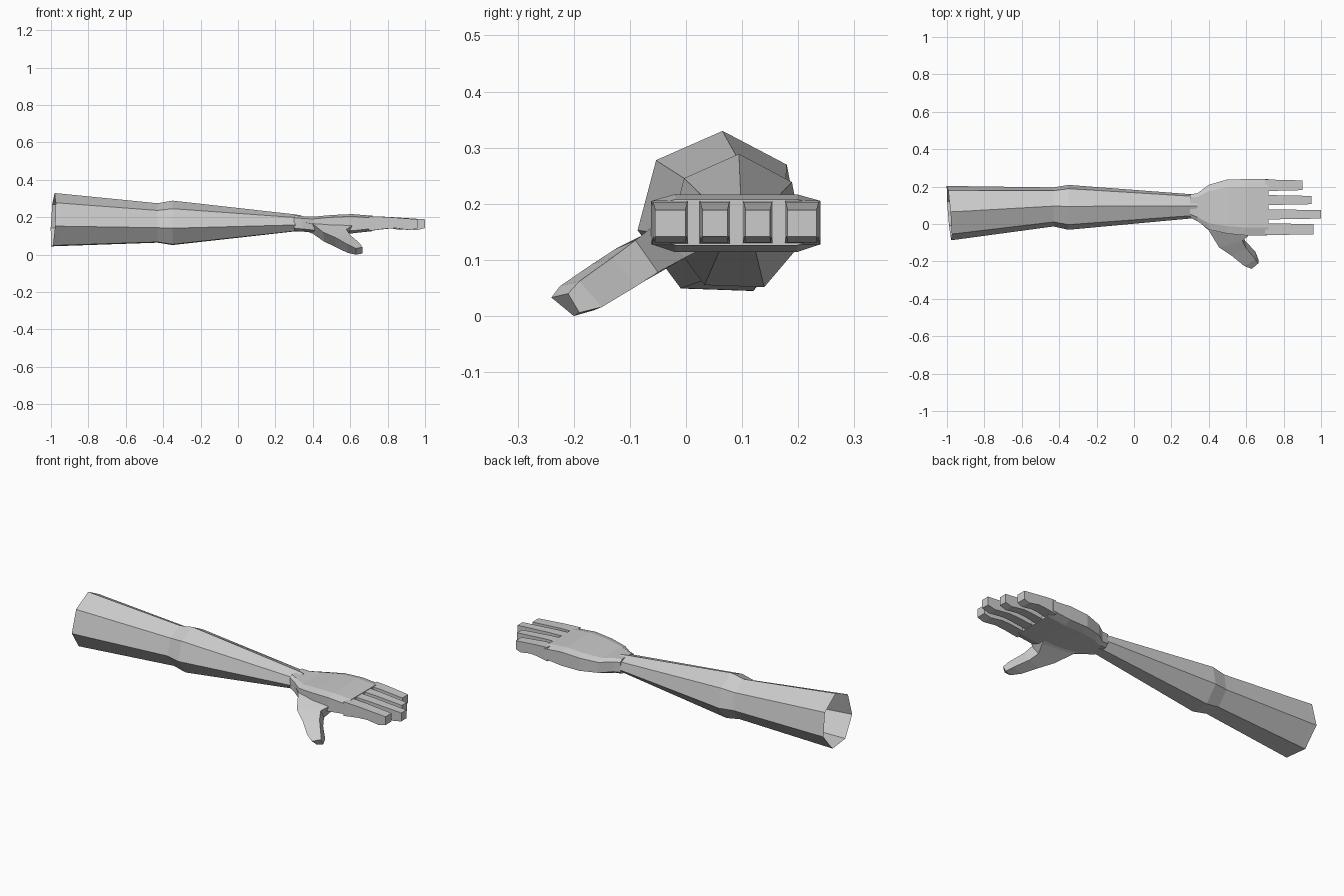
import bpy, bmesh, math

skin = bpy.data.materials.new("light grey")
skin.diffuse_color = (0.6, 0.6, 0.6, 1)


def loft(name, rings, cap_start=True, cap_end=True):
    """Bridge a list of equal-sized point rings into a flat-shaded shell."""
    bm = bmesh.new()
    vs = [[bm.verts.new(p) for p in ring] for ring in rings]
    n = len(vs[0])
    for a, b in zip(vs, vs[1:]):
        for i in range(n):
            j = (i + 1) % n
            bm.faces.new((a[i], a[j], b[j], b[i]))
    if cap_start:
        bm.faces.new(vs[0])
    if cap_end:
        bm.faces.new(vs[-1])
    bmesh.ops.recalc_face_normals(bm, faces=bm.faces[:])
    me = bpy.data.meshes.new(name)
    bm.to_mesh(me)
    bm.free()
    me.materials.append(skin)
    ob = bpy.data.objects.new(name, me)
    bpy.context.collection.objects.link(ob)
    return ob


def heptagon(x, cy, cz, ry, rz, slant=0.0):
    """Seven-sided arm section with one point at the top."""
    ring = []
    for i in range(7):
        a = math.radians(2) + i * math.tau / 7
        dy, dz = ry * math.sin(a), rz * math.cos(a)
        ring.append((x + slant * (0.05 * dz - 0.08 * dy), cy + dy, cz + dz))
    return ring


# Arm, open at the shoulder end, with the elbow step in the middle
loft("arm", [
    heptagon(-0.988, 0.060, 0.181, 0.149, 0.149, 1),
    heptagon(-0.960, 0.061, 0.180, 0.147, 0.147, 1),
    heptagon(-0.43, 0.092, 0.165, 0.107, 0.110),
    heptagon(-0.35, 0.090, 0.165, 0.123, 0.124),
    heptagon(0.30, 0.095, 0.168, 0.067, 0.048),
    heptagon(0.34, 0.095, 0.166, 0.060, 0.044),
], cap_start=False)


def palm_section(x, y0, y1, zb, zt):
    """Flat eight-sided palm section with chamfered corners."""
    c = 0.14 * (y1 - y0)
    return [(x, y0, zb + 0.014), (x, y0, zt - 0.012), (x, y0 + c, zt), (x, y1 - c, zt),
            (x, y1, zt - 0.012), (x, y1, zb + 0.014), (x, y1 - c, zb), (x, y0 + c, zb)]


# Palm from wrist to knuckles
loft("palm", [
    palm_section(0.30, 0.035, 0.158, 0.128, 0.210),
    palm_section(0.34, 0.015, 0.165, 0.124, 0.206),
    palm_section(0.40, -0.030, 0.210, 0.118, 0.203),
    palm_section(0.50, -0.052, 0.238, 0.114, 0.212),
    palm_section(0.61, -0.062, 0.240, 0.114, 0.217),
    palm_section(0.72, -0.060, 0.240, 0.126, 0.208),
])

# Four fingers: side profile is (fraction of length, bottom, top)
profile = [(0.0, 0.127, 0.206), (0.35, 0.139, 0.202),
           (0.55, 0.142, 0.198), (0.85, 0.131, 0.192), (1.0, 0.142, 0.189)]
fingers = [("index_finger", -0.060, 0.004, 0.96), ("middle_finger", 0.024, 0.079, 1.0),
           ("ring_finger", 0.101, 0.155, 0.95), ("little_finger", 0.176, 0.238, 0.90)]
for name, y0, y1, tip in fingers:
    rings = []
    for t, zb, zt in profile:
        x = 0.70 + t * (tip - 0.70)
        s = 0.005 * t
        rings.append([(x, y0 + s, zb), (x, y0 + s, zt), (x, y1 - s, zt), (x, y1 - s, zb)])
    loft(name, rings)

# Thumb reaching forward and down: trailing/leading top, leading/trailing bottom
loft("thumb", [
    [(0.36, 0.00, 0.172), (0.62, -0.02, 0.175), (0.60, 0.04, 0.125), (0.36, 0.05, 0.128)],
    [(0.40, -0.035, 0.165), (0.61, -0.065, 0.155), (0.59, 0.00, 0.105), (0.40, 0.01, 0.112)],
    [(0.455, -0.125, 0.120), (0.58, -0.09, 0.135), (0.572, -0.05, 0.078), (0.46, -0.06, 0.070)],
    [(0.52, -0.168, 0.092), (0.60, -0.13, 0.105), (0.595, -0.09, 0.052), (0.52, -0.11, 0.042)],
    [(0.59, -0.225, 0.053), (0.65, -0.19, 0.062), (0.65, -0.15, 0.016), (0.585, -0.165, 0.010)],
    [(0.63, -0.240, 0.033), (0.665, -0.21, 0.040), (0.665, -0.19, 0.006), (0.63, -0.20, 0.000)],
])
